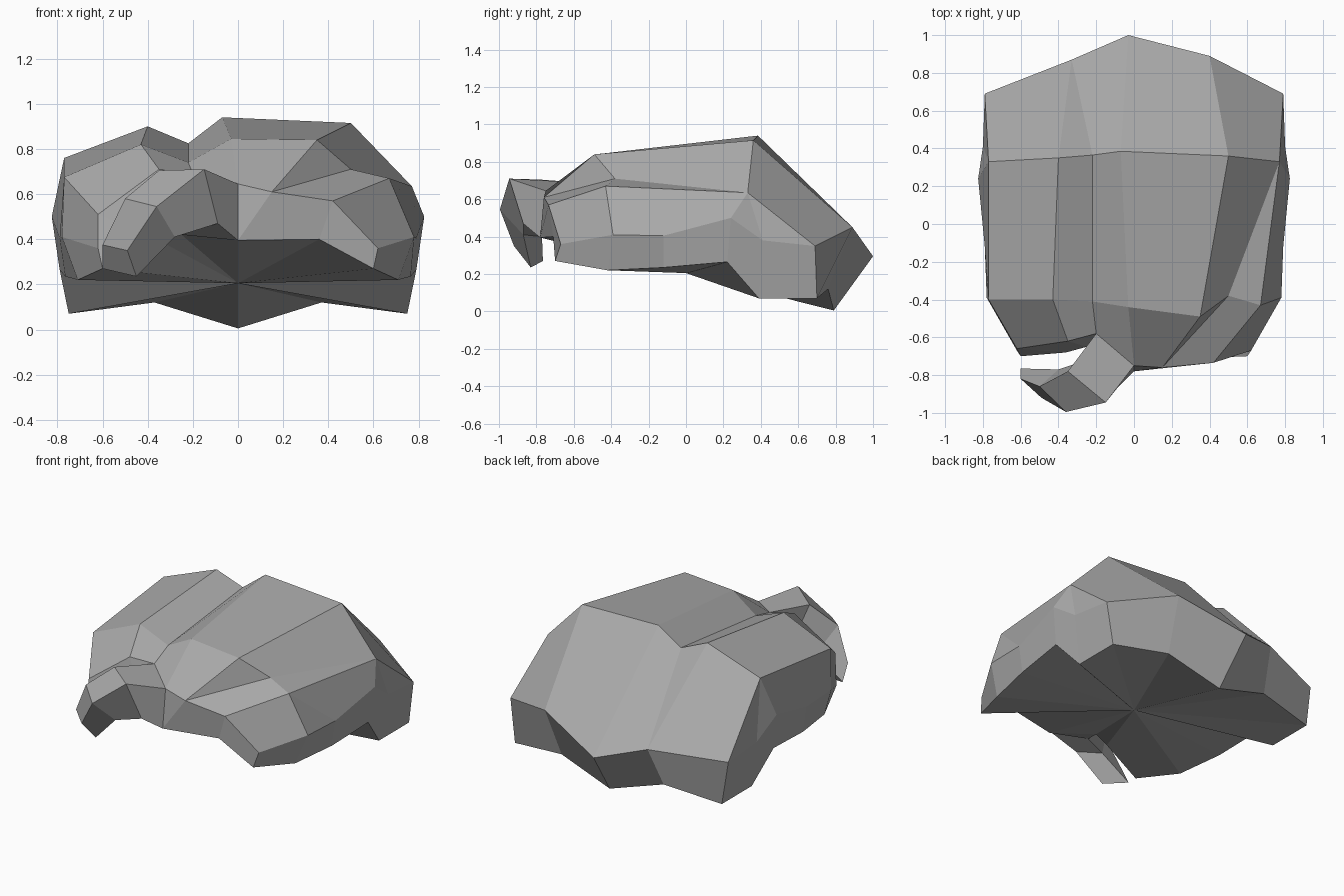
import bpy, bmesh

if "Cube" in bpy.data.objects:
    bpy.data.objects.remove(bpy.data.objects["Cube"])

grey = bpy.data.materials.new("stone grey")
grey.diffuse_color = (0.40, 0.40, 0.40, 1)
grey.use_nodes = True
grey.node_tree.nodes["Principled BSDF"].inputs["Base Color"].default_value = grey.diffuse_color


def loft(name, rings, closed=False, hub=None):
    """Skin rings of points; repeated points collapse quads to triangles."""
    bm = bmesh.new()
    cache = {}

    def vert(p):
        if p not in cache:
            cache[p] = bm.verts.new(p)
        return cache[p]

    def face(pts):
        vs = list(dict.fromkeys(vert(p) for p in pts))
        if len(vs) > 2 and not bm.faces.get(vs):
            bm.faces.new(vs)

    for a, b in zip(rings, rings[1:]):
        n = len(a)
        for i in range(n if closed else n - 1):
            j = (i + 1) % n
            face((a[i], a[j], b[j], b[i]))
    if closed:
        face(rings[0])
        face(rings[-1])
    if hub:
        centre = bm.verts.new(hub)
        for e in [e for e in bm.edges if e.is_boundary]:
            bm.faces.new((*e.verts, centre))
    bmesh.ops.recalc_face_normals(bm, faces=bm.faces[:])
    me = bpy.data.meshes.new(name)
    bm.to_mesh(me)
    bm.free()
    me.materials.append(grey)
    ob = bpy.data.objects.new(name, me)
    bpy.context.collection.objects.link(ob)
    return ob


def ring(low, mid, top):
    """Uneven top line with the same lower flank mirrored on both sides."""
    flip = lambda p: (-p[0], p[1], p[2])
    return [flip(low), flip(mid), *top, mid, low]


# Front brow, with its lower flank points
f_low, f_mid = (.6, -.70, .27), (.62, -.67, .36)
nose = (.15, -.76, .61)
front = ring(f_low, f_mid, [
    (-.62, -.66, .51), (-.35, -.62, .71), (-.2, -.58, .69), (0, -.75, .645),
    nose, nose, (.42, -.735, .57)])

# Chin line below the brow
chin, throat = (0, -.78, .395), (-.25, -.65, .42)
chin_row = ring(f_low, f_low, [
    (-.36, -.68, .40), throat, throat, chin, chin, chin, (.36, -.71, .40)])

# Shoulders
shoulder = ring((.71, -.42, .22), (.78, -.39, .41), [
    (-.77, -.4, .675), (-.43, -.4, .82), (-.22, -.41, .74), (-.03, -.44, .845),
    (.35, -.49, .84), (.5, -.38, .71), (.67, -.43, .67)])

# Flank between shoulder and crest, only the sides bend here
waist_low, waist_mid = (.765, -.12, .235), (.79, -.12, .405)

# Crest, the highest line
hip = (.77, .33, .635)
crest_top = [(-.77, .33, .76), (-.4, .35, .9), (-.22, .365, .825),
             (-.07, .385, .94), (.5, .36, .915), hip, hip]
waist = ring(waist_low, waist_mid, shoulder[2:9])
crest = ring((.79, .22, .265), (.825, .24, .5), crest_top)
# Rear foot front edge, sharing the crest's top
foot = ring((.75, .39, .07), (.80, .41, .38), crest_top)

# Rear rim
f2, rim_r, rim_l = (.75, .70, .07), (.79, .69, .35), (-.79, .69, .35)
rump = (-.33, .87, .38)
rim = ring(f2, rim_r, [rim_l, rump, rump, (-.03, 1, .295),
                       (.4, .89, .45), rim_r, rim_r])

# Rear bottom edge
f2l, notch = (-.75, .70, .07), (-.37, .76, .12)
rear_edge = ring(f2, f2, [f2l, notch, notch, (0, .79, .005),
                          (.37, .76, .12), f2, f2])

loft("body", [chin_row, front, shoulder, waist, crest, foot, rim, rear_edge],
     hub=(0, 0, .205))

# Curled snout: four-sided tube bending sideways and down
loft("snout", [
    [(-.2, -.58, .69), (0, -.75, .645), chin, throat],
    [(-.35, -.78, .705), (-.15, -.945, .71), (-.09, -.87, .47), (-.25, -.72, .42)],
    [(-.5, -.86, .58), (-.36, -.995, .545), (-.28, -.87, .41), (-.40, -.77, .40)],
    [(-.6, -.82, .375), (-.49, -.92, .35), (-.45, -.83, .235), (-.6, -.765, .27)],
], closed=True)
